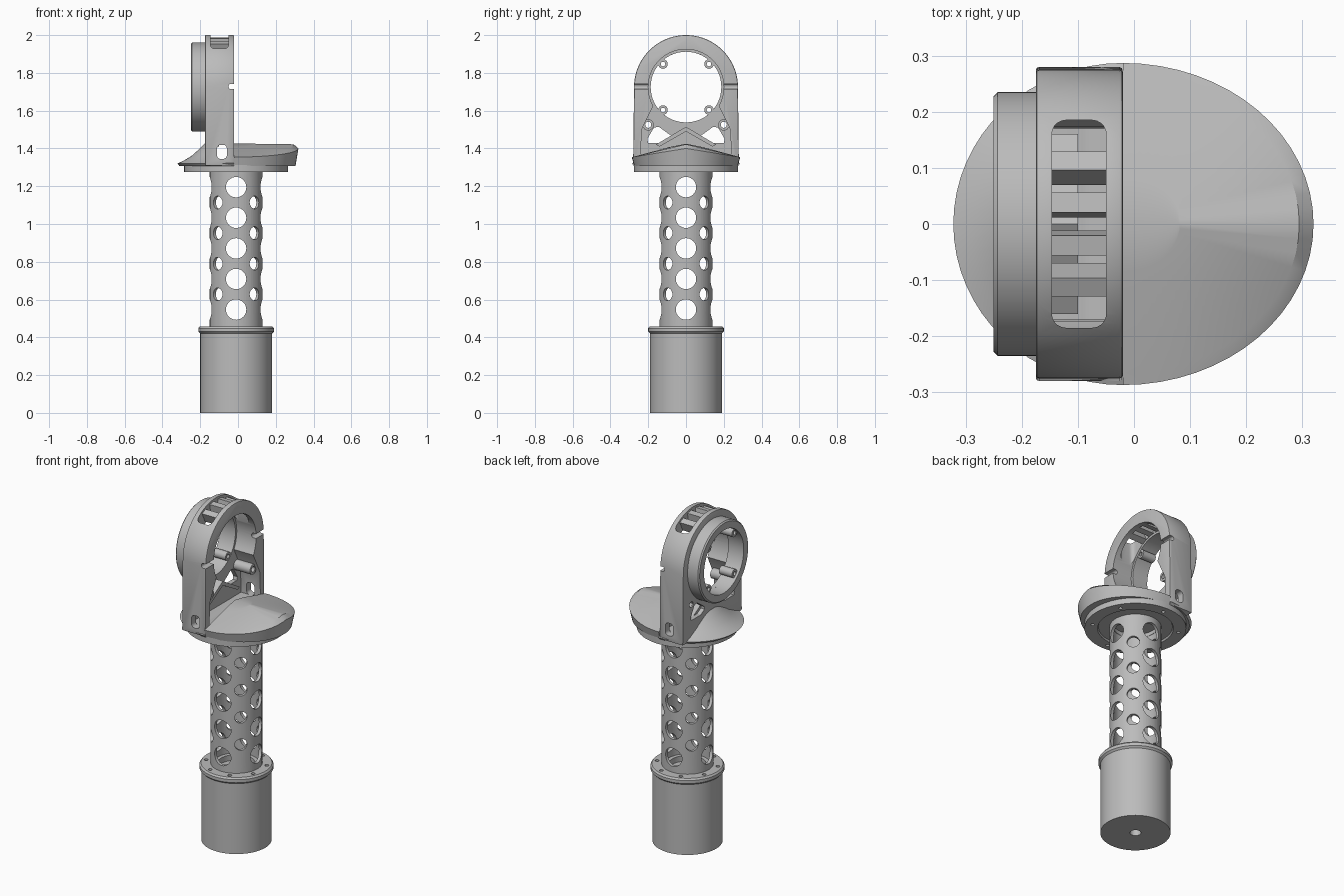
import bpy, bmesh
from math import sin, cos, pi, radians
from mathutils import Matrix, Vector

old = bpy.data.objects.get("Cube")
if old:
    bpy.data.objects.remove(old, do_unlink=True)

grey = bpy.data.materials.new("matte_grey")
grey.use_nodes = True
GREY = (0.5, 0.5, 0.5, 1)
grey.diffuse_color = GREY
grey.node_tree.nodes["Principled BSDF"].inputs["Base Color"].default_value = GREY

CX = -0.01            # axis of the column
EYE = 1.725           # height of the ring centre
BACK, FRONT = -0.175, -0.02   # housing faces


def finish(name, bm):
    bmesh.ops.remove_doubles(bm, verts=bm.verts, dist=1e-5)
    bmesh.ops.recalc_face_normals(bm, faces=bm.faces)
    mesh = bpy.data.meshes.new(name)
    bm.to_mesh(mesh)
    bm.free()
    mesh.materials.append(grey)
    ob = bpy.data.objects.new(name, mesh)
    bpy.context.collection.objects.link(ob)
    return ob


def activate(ob):
    bpy.ops.object.select_all(action='DESELECT')
    ob.select_set(True)
    bpy.context.view_layer.objects.active = ob


def apply_mod(ob, mod):
    activate(ob)
    bpy.ops.object.modifier_apply(modifier=mod.name)


def cut(ob, *cutters):
    for c in cutters:
        mod = ob.modifiers.new("cut", 'BOOLEAN')
        mod.object, mod.operation, mod.solver = c, 'DIFFERENCE', 'EXACT'
        apply_mod(ob, mod)
        bpy.data.objects.remove(c, do_unlink=True)


def lathe(name, profile, origin=(0, 0, 0), axis='Z', n=64):
    """Revolve a closed (radius, height) profile."""
    bm = bmesh.new()
    rot = Matrix.Rotation(pi / 2, 4, 'Y') if axis == 'X' else Matrix()
    rings = [[bm.verts.new(Vector(origin) + rot @ Vector(
        (r * cos(2 * pi * i / n), r * sin(2 * pi * i / n), h)))
        for i in range(n)] for r, h in profile]
    for k, a in enumerate(rings):
        b = rings[(k + 1) % len(rings)]
        for i in range(n):
            j = (i + 1) % n
            bm.faces.new((a[i], a[j], b[j], b[i]))
    return finish(name, bm)


def pipe(name, ro, ri, lo, hi, origin=(0, 0, 0), axis='Z', n=64):
    return lathe(name, [(ri, lo), (ro, lo), (ro, hi), (ri, hi)], origin, axis, n)


def prism(name, pts, axis, lo, hi):
    """Extrude a flat outline along one axis."""
    place = {'X': lambda u, v, t: (t, u, v), 'Y': lambda u, v, t: (u, t, v),
             'Z': lambda u, v, t: (u, v, t)}[axis]
    bm = bmesh.new()
    face = bm.faces.new([bm.verts.new(place(u, v, lo)) for u, v in pts])
    ext = bmesh.ops.extrude_face_region(bm, geom=[face])
    verts = [e for e in ext['geom'] if isinstance(e, bmesh.types.BMVert)]
    bmesh.ops.translate(bm, verts=verts, vec=Vector(place(0, 0, hi - lo)))
    return finish(name, bm)


def arc(cx, cy, r, a0, a1, n):
    return [(cx + r * cos(radians(a0 + (a1 - a0) * i / n)),
             cy + r * sin(radians(a0 + (a1 - a0) * i / n))) for i in range(n + 1)]


def rounded(cx, cy, w, h, r):
    pts = []
    for k, (sx, sy) in enumerate([(1, 1), (-1, 1), (-1, -1), (1, -1)]):
        pts += arc(cx + sx * (w / 2 - r), cy + sy * (h / 2 - r), r,
                   90 * k, 90 * k + 90, 5)
    return pts


def rods(name, items):
    """Separate short cylinders (start, end, radius) in one cutter."""
    bm = bmesh.new()
    for p, q, r in items:
        p, q = Vector(p), Vector(q)
        turn = (q - p).to_track_quat('Z', 'Y').to_matrix().to_4x4()
        bmesh.ops.create_cone(bm, cap_ends=True, segments=32, radius1=r, radius2=r,
                              depth=(q - p).length,
                              matrix=Matrix.Translation((p + q) / 2) @ turn)
    return finish(name, bm)


def half_dome(name, rings, n=32):
    """Loft half-ellipse rings, each a function of the angle, and close the flat side."""
    bm = bmesh.new()
    angles = [-pi / 2 + pi * i / n for i in range(n + 1)]
    rows = [[bm.verts.new(f(cos(a), sin(a))) for a in angles] for f in rings]
    for a, b in zip(rows, rows[1:]):
        for i in range(n):
            bm.faces.new((a[i], a[i + 1], b[i + 1], b[i]))
    bmesh.ops.remove_doubles(bm, verts=bm.verts, dist=1e-5)
    bmesh.ops.dissolve_degenerate(bm, edges=bm.edges, dist=1e-5)
    bmesh.ops.holes_fill(bm, edges=bm.edges, sides=0)
    return finish(name, bm)


def ring_of_screws(z0, z1, radius, r, count):
    spots = [2 * pi * (k + 0.5) / count for k in range(count)]
    return rods("screw_cutter", [
        ((CX + radius * cos(a), radius * sin(a), z0),
         (CX + radius * cos(a), radius * sin(a), z1), r) for a in spots])


# Lower canister with screw collar
pipe("canister", 0.19, 0.03, 0, 0.425, (CX, 0, 0))
collar = lathe("canister_collar", [(0.1, 0.42), (0.19, 0.42), (0.2, 0.43), (0.2, 0.448),
                                   (0.192, 0.458), (0.1, 0.458)], (CX, 0, 0))
cut(collar, ring_of_screws(0.44, 0.48, 0.168, 0.011, 8))

# Perforated column: large holes on the axes, small ones on the diagonals
column = pipe("perforated_column", 0.14, 0.122, 0.44, 1.29, (CX, 0, 0))
holes = []
for k in range(9):
    big = k % 2 == 0
    z = 0.547 + 0.081 * k
    for q in range(4):
        a = q * pi / 2 + (0 if big else pi / 4)
        holes.append(((CX + 0.085 * cos(a), 0.085 * sin(a), z),
                      (CX + 0.2 * cos(a), 0.2 * sin(a), z), 0.054 if big else 0.034))
cut(column, rods("column_cutter", holes))

# Mounting disc under the head
disc = lathe("mounting_disc", [(0.12, 1.285), (0.2, 1.285), (0.205, 1.275), (0.275, 1.275),
                               (0.275, 1.312), (0.12, 1.312)], (CX, 0, 0))
cut(disc, ring_of_screws(1.25, 1.3, 0.235, 0.01, 6))

# Ridged front dish
def dish_ring(s, z, slope):
    return lambda c, d: (FRONT + 0.34 * s * c, 0.287 * s * d, z - slope * abs(0.287 * s * d))


half_dome("front_dish", [
    lambda c, d: (FRONT + 0.34 * 0.955 * c, 0, 1.308),
    dish_ring(0.955, 1.308, 0), dish_ring(1, 1.4, 0.16), dish_ring(0.925, 1.422, 0.235),
    dish_ring(0.3, 1.425, 0.2), lambda c, d: (FRONT + 0.34 * 0.3 * c, 0, 1.425)])

# Flared rear skirt, hollowed where the housing sits
def skirt_ring(s, z):
    return lambda c, d: (FRONT - 0.302 * s * c, 0.287 * s * d, z)


skirt = half_dome("rear_skirt", [
    lambda c, d: (FRONT - 0.302 * 0.96 * c, 0, 1.307),
    skirt_ring(0.96, 1.307), skirt_ring(1, 1.32), skirt_ring(0.9, 1.333),
    skirt_ring(0.75, 1.36), skirt_ring(0.62, 1.395), skirt_ring(0.52, 1.425),
    lambda c, d: (FRONT - 0.302 * 0.52 * c, 0, 1.425)])
cut(skirt, prism("skirt_cutter", rounded(0.04, 1.54, 0.4, 0.4, 0.004), 'Y', -0.4, 0.4))

# Arched housing
housing = prism("arched_housing", [(-0.28, 1.309), (0.28, 1.309)]
                + arc(0, EYE, 0.275, 0, 180, 40), 'X', BACK, FRONT)
bevel = housing.modifiers.new("soft_edge", 'BEVEL')
bevel.width, bevel.segments, bevel.limit_method = 0.006, 2, 'ANGLE'
apply_mod(housing, bevel)
cavity = prism("cavity_cutter", [(-0.24, 1.345), (0.24, 1.345), (0.235, 1.5)]
               + arc(0, EYE, 0.2, -30, 210, 48) + [(-0.235, 1.5)], 'X', -0.148, 0.1)
window = prism("window_cutter", rounded(-0.098, 0, 0.097, 0.37, 0.025), 'Z', 1.76, 2.1)
bore = prism("bore_cutter", arc(0, EYE, 0.187, 0, 354, 59), 'X', -0.3, 0)
side_holes = prism("side_cutter", rounded(-0.085, 1.382, 0.052, 0.075, 0.02), 'Y', -0.4, 0.4)
notch = prism("notch_cutter", rounded(-0.022, 1.728, 0.056, 0.028, 0.013), 'Y', -0.4, 0.4)
screw_holes = rods("post_cutter", [((-0.3, s * 0.2, 1.525), (0, s * 0.2, 1.525), 0.017)
                                   for s in (-1, 1)])
cut(housing, cavity, window, bore, side_holes, notch, screw_holes)
for s in (-1, 1):
    cut(housing, prism("web_cutter", [(s * y, z) for y, z in (
        (0.2, 1.43), (0.205, 1.45), (0.17, 1.51), (0.145, 1.515), (0.075, 1.465),
        (0.075, 1.45), (0.11, 1.43))], 'X', -0.3, -0.1))
    pipe("screw_post", 0.03, 0.016, -0.17, -0.04, (0, s * 0.2, 1.525), 'X', 24)
    # Slanted rib inside the housing
    prism("inner_rib", [(0, 1.515), (0, 1.49), (s * 0.14, 1.41), (s * 0.16, 1.42)],
          'X', -0.15, -0.1)

# Vent bars in the top window
for k in range(4):
    a = radians(-25.5 + 17 * k)
    prism("vent_bar", [(r * sin(a) + w * cos(a), EYE + r * cos(a) - w * sin(a))
                       for r, w in ((0.2, -0.018), (0.2, 0.018),
                                    (0.262, 0.018), (0.262, -0.018))], 'X', -0.15, -0.045)

# Rear ring with four screw lugs
lathe("rear_ring", [(0.187, -0.25), (0.228, -0.25), (0.235, -0.243),
                    (0.235, -0.165), (0.187, -0.165)], (0, 0, EYE), 'X', 96)
for k in range(4):
    a = pi / 4 + k * pi / 2
    pipe("ring_lug", 0.025, 0.012, -0.235, -0.15,
         (0, 0.172 * cos(a), EYE + 0.172 * sin(a)), 'X', 24)

for ob in list(bpy.context.scene.objects):
    if ob.type == 'MESH' and grey.name in ob.data.materials:
        activate(ob)
        bpy.ops.object.shade_smooth_by_angle(angle=radians(28))
